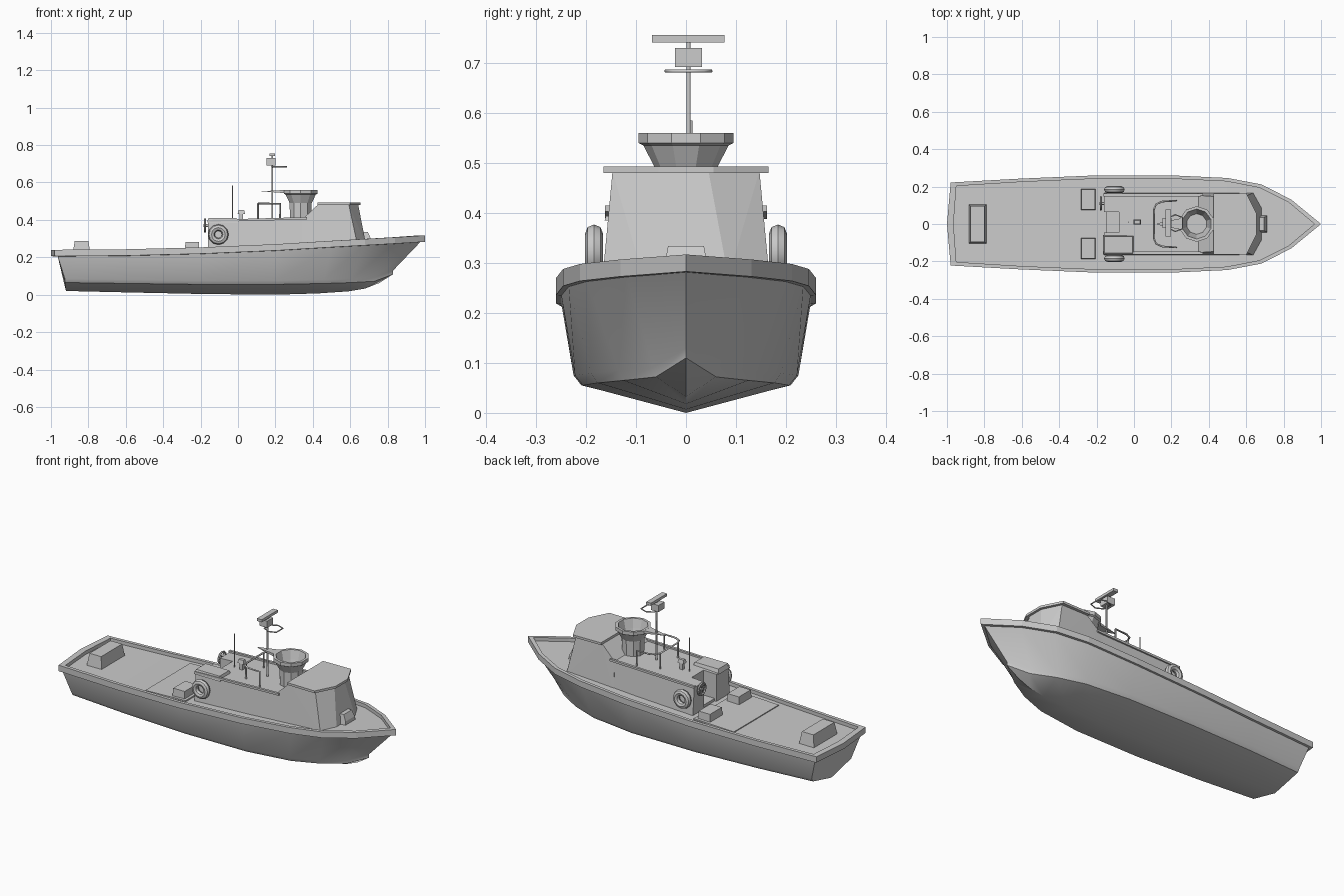
import bpy, bmesh, math
from mathutils import Vector

if "Cube" in bpy.data.objects:
    bpy.data.objects.remove(bpy.data.objects["Cube"])


def finish(name, bm, smooth=None, mirror=False):
    bmesh.ops.remove_doubles(bm, verts=bm.verts, dist=0.0005)
    bmesh.ops.recalc_face_normals(bm, faces=bm.faces)
    me = bpy.data.meshes.new(name)
    bm.to_mesh(me)
    bm.free()
    ob = bpy.data.objects.new(name, me)
    bpy.context.collection.objects.link(ob)
    bpy.ops.object.select_all(action='DESELECT')
    bpy.context.view_layer.objects.active = ob
    ob.select_set(True)
    if smooth:
        bpy.ops.object.shade_smooth_by_angle(angle=math.radians(smooth))
    return ob


def loft(bm, rows, closed=False):
    vs = [[bm.verts.new(p) for p in r] for r in rows]
    for a, b in zip(vs, vs[1:]):
        n = len(a)
        for i in range(n if closed else n - 1):
            j = (i + 1) % n
            bm.faces.new((a[i], a[j], b[j], b[i]))
    return vs


def flip(rows):
    return [[(x, -y, z) for x, y, z in r] for r in rows]


def hull_of(name, pts, sym=True):
    """Convex solid from corner points, mirrored across y."""
    bm = bmesh.new()
    allp = set(pts) | ({(x, -y, z) for x, y, z in pts} if sym else set())
    for p in sorted(allp):
        bm.verts.new(p)
    bmesh.ops.convex_hull(bm, input=bm.verts)
    return finish(name, bm)


def box(name, x0, x1, y0, y1, z0, z1, inset=0.0):
    pts = [(x, y, z0) for x in (x0, x1) for y in (y0, y1)]
    pts += [(x, y, z1) for x in (x0 + inset, x1 - inset) for y in (y0 + inset, y1 - inset)]
    return hull_of(name, pts, False)


def tube(name, pts, r, cyclic=False):
    cu = bpy.data.curves.new(name, 'CURVE')
    cu.dimensions = '3D'
    cu.bevel_depth, cu.bevel_resolution, cu.use_fill_caps = r, 1, True
    sp = cu.splines.new('POLY')
    sp.points.add(len(pts) - 1)
    for p, c in zip(sp.points, pts):
        p.co = (*c, 1)
    sp.use_cyclic_u = cyclic
    ob = bpy.data.objects.new(name, cu)
    bpy.context.collection.objects.link(ob)
    bpy.ops.object.select_all(action='DESELECT')
    bpy.context.view_layer.objects.active = ob
    ob.select_set(True)
    bpy.ops.object.convert(target='MESH')


def torus(name, loc, R, r, rot, n=12, m=8):
    bpy.ops.mesh.primitive_torus_add(location=loc, rotation=rot, major_radius=R,
                                     minor_radius=r, major_segments=n, minor_segments=m)
    bpy.context.object.name = name
    bpy.ops.object.shade_smooth_by_angle(angle=math.radians(40))


# Hull: sheer x,y,z, chine x,y,z, keel x,z
stations = [
    (-.965, .212, .21, -.925, .185, .085, -.92, .02),
    (-.6, .232, .215, -.58, .21, .08, -.58, .012),
    (-.2, .25, .222, -.2, .225, .075, -.2, .004),
    (.2, .25, .238, .2, .222, .075, .2, 0),
    (.5, .235, .257, .46, .19, .08, .43, .007),
    (.68, .2, .268, .61, .135, .085, .59, .018),
    (.84, .12, .278, .73, .065, .092, .68, .033),
    (.98, 0, .287, .83, 0, .13, .755, .062)]
rows = [[(xk, 0, zk), (xc, yc * .93, zc - .02), (xc, yc, zc), (xs, ys, zs)]
        for xs, ys, zs, xc, yc, zc, xk, zk in stations]
bm = bmesh.new()
for side in (rows, flip(rows)):
    loft(bm, side)
    x, y, z = side[0][-1]
    bm.faces.new([bm.verts.new(p) for p in side[0] + [(x, 0, z)]])
finish("hull", bm, 35)

# Gunwale ring and deck: outer x,y, top z, inner x,y
rim = [(-1, 0, .24, -.965, 0), (-.98, .222, .24, -.95, .203), (-.6, .243, .243, -.6, .225),
       (-.2, .26, .253, -.2, .242), (.2, .26, .27, .2, .242), (.5, .246, .288, .495, .228),
       (.68, .212, .298, .67, .194), (.84, .131, .307, .825, .117), (1, 0, .317, .965, 0)]
ring = [[(xi, yi, z - .036), (xo, yo, z - .034), (xo, yo, z), (xi, yi, z), (xi, yi, z - .03)]
        for xo, yo, z, xi, yi in rim]
deck = [[(xi, yi, z - .02), (xi, 0, z - .02)] for xo, yo, z, xi, yi in rim]
for name, rr, closed in (("gunwale", ring, True), ("deck", deck, False)):
    bm = bmesh.new()
    for side in (rr, flip(rr)):
        loft(bm, side, closed)
    bmesh.ops.dissolve_degenerate(bm, dist=.0004, edges=bm.edges)
    finish(name, bm)

# Low aft cabin with an open doorway between two side blocks
hull_of("aft_cabin", [(-.08, .168, .22), (.38, .168, .22), (-.08, .154, .393), (.38, .152, .406)])
for name, s, yi in (("left", 1, .065), ("right", -1, .045)):
    hull_of("aft_block_" + name, [(-.16, s * yi, .22), (-.08, s * yi, .22), (-.16, s * .168, .22),
            (-.08, s * .168, .22), (-.16, s * yi, .39), (-.08, s * yi, .393),
            (-.16, s * .154, .39), (-.08, s * .154, .393)], False)
    hull_of("roof_edge_" + name, [(x, y, z + d) for x, z in ((-.163, .388), (.37, .403))
            for y in (s * .148, s * .162) for d in (0, .012)], False)
box("roof_hatch", -.165, 0, -.163, -.06, .385, .411, .008)
box("door_sill", -.15, -.08, -.045, .065, .22, .25)

# Wheelhouse with a three-panel raked windscreen
hull_of("wheelhouse", [(.34, .168, .24), (.345, .153, .404), (.43, .147, .484), (.592, .147, .484),
                       (.64, .168, .26), (.642, .045, .484), (.684, .085, .27)])
hull_of("wheelhouse_roof", [(x, y, z) for x, y in ((.425, .162), (.6, .165), (.656, .055))
                            for z in (.48, .493)])
hull_of("bow_locker", [(.65, .047, .27), (.712, .047, .27), (.65, .036, .334), (.695, .036, .334),
                       (.71, .042, .3)])

# Open gun tub
bm = bmesh.new()
profile = [(.06, .39), (.062, .49), (.085, .535), (.095, .54), (.095, .56), (.08, .56),
           (.066, .51), (.055, .475), (0, .475)]
loft(bm, [[(.335 + r * math.cos(a), r * math.sin(a), z) for r, z in profile]
          for a in [math.tau * (i + .5) / 10 for i in range(11)]])
finish("gun_tub", bm)
hull_of("tub_bracket", [(.125, .004, .553), (.25, .03, .56), (.25, .03, .543)])

# Mast with radar
tube("mast", [(.183, .005, .4), (.183, .005, .745)], .005)
box("radar_housing", .152, .2, -.022, .032, .692, .73)
box("radar_bar", .168, .198, -.068, .077, .741, .756)
tube("mast_ring", [(.18, .03, .684), (.22, .05, .684), (.26, .035, .684), (.26, -.025, .684),
                   (.22, -.04, .684), (.18, -.02, .684)], .0035, True)

# Roof handrail, whip aerial and small fitting
arc = [(.225, .125), (.15, .12), (.118, .105), (.107, .08)]
path = arc + [(x, -y) for x, y in reversed(arc)]
tube("handrail", [(*path[0], .4)] + [(x, y, .487) for x, y in path] + [(*path[-1], .4)], .005)
for i, y in enumerate((-.08, .08)):
    tube("rail_post_%d" % i, [(.107, y, .4), (.107, y, .487)], .005)
tube("aerial", [(-.03, .01, .39), (-.03, .01, .585)], .003)
box("horn_post", .008, .028, 0, .02, .39, .44)
box("horn", -.002, .038, -.004, .024, .432, .452, .005)

# Tyre fenders and spoked hose wheel
for side, s in (("left", 1), ("right", -1)):
    torus("tyre_" + side, (-.105, s * .184, .322), .037, .018, (math.pi / 2, 0, 0))
torus("hose_wheel", (-.177, .11, .37), .033, .006, (0, math.pi / 2, 0), 12, 6)
for i in range(3):
    a = i * math.pi / 3
    d = Vector((0, math.cos(a), math.sin(a))) * .033
    c = Vector((-.177, .11, .37))
    tube("wheel_spoke_%d" % i, [c - d, c + d], .003)
tube("wheel_hub", [(-.185, .11, .37), (-.155, .11, .37)], .008)

# Aft deck hatches and lockers
hull_of("deck_plate", [(x, .203, z + d) for x, z in ((-.445, .22), (-.19, .229)) for d in (0, .012)])
for side, s in (("left", 1), ("right", -1)):
    y0, y1 = sorted((s * .073, s * .188))
    box("deck_locker_" + side, -.285, -.205, y0, y1, .22, .281, .004)
box("stern_locker", -.885, -.788, -.107, .107, .21, .288, .012)
